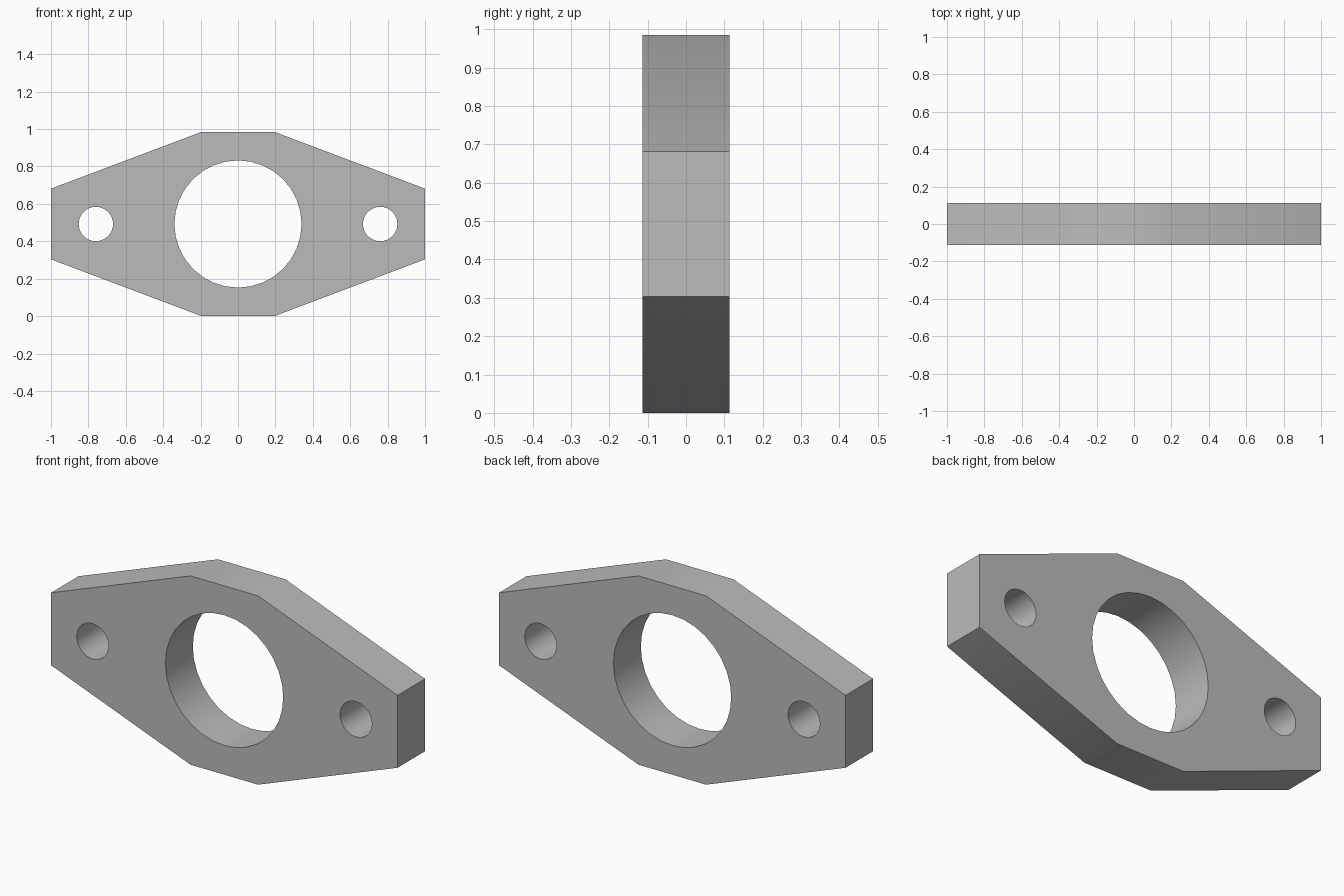
import bpy, bmesh, math

if "Cube" in bpy.data.objects:
    bpy.data.objects.remove(bpy.data.objects["Cube"])

HALF_T = 0.113   # half thickness
MID_Z = 0.4925   # height of the hole axis


def circle(cx, r, n):
    return [(cx + r * math.cos(2 * math.pi * i / n),
             MID_Z + r * math.sin(2 * math.pi * i / n)) for i in range(n)]


# Eight-sided outline, mirrored from one quarter
quarter = [(1.0, 0.189), (0.195, MID_Z)]
outline = []
for sx, sz in ((1, 1), (-1, 1), (-1, -1), (1, -1)):
    pts = quarter if sx * sz > 0 else quarter[::-1]
    outline += [(sx * x, MID_Z + sz * z) for x, z in pts]

# Outline, large bore and two bolt holes
loops = [outline, circle(0, 0.34, 32), circle(-0.76, 0.092, 32), circle(0.76, 0.092, 32)]

bm = bmesh.new()
for loop in loops:
    verts = [bm.verts.new((x, -HALF_T, z)) for x, z in loop]
    for i, v in enumerate(verts):
        bm.edges.new((v, verts[(i + 1) % len(verts)]))
bmesh.ops.triangle_fill(bm, use_beauty=True, use_dissolve=False,
                        edges=bm.edges[:], normal=(0, -1, 0))

# Thicken the plate
ret = bmesh.ops.extrude_face_region(bm, geom=bm.faces[:], use_keep_orig=True)
moved = [g for g in ret["geom"] if isinstance(g, bmesh.types.BMVert)]
bmesh.ops.translate(bm, verts=moved, vec=(0, 2 * HALF_T, 0))
bmesh.ops.recalc_face_normals(bm, faces=bm.faces[:])

mesh = bpy.data.meshes.new("flange_plate")
bm.to_mesh(mesh)
bm.free()
plate = bpy.data.objects.new("flange_plate", mesh)
bpy.context.collection.objects.link(plate)

grey = bpy.data.materials.new("plain grey")
grey.diffuse_color = (0.5, 0.5, 0.5, 1)
grey.use_nodes = True
grey.node_tree.nodes["Principled BSDF"].inputs["Base Color"].default_value = grey.diffuse_color
mesh.materials.append(grey)

# Smooth bores and shallow corners, crisp rims
bpy.context.view_layer.objects.active = plate
plate.select_set(True)
bpy.ops.object.shade_smooth_by_angle(angle=math.radians(30))
